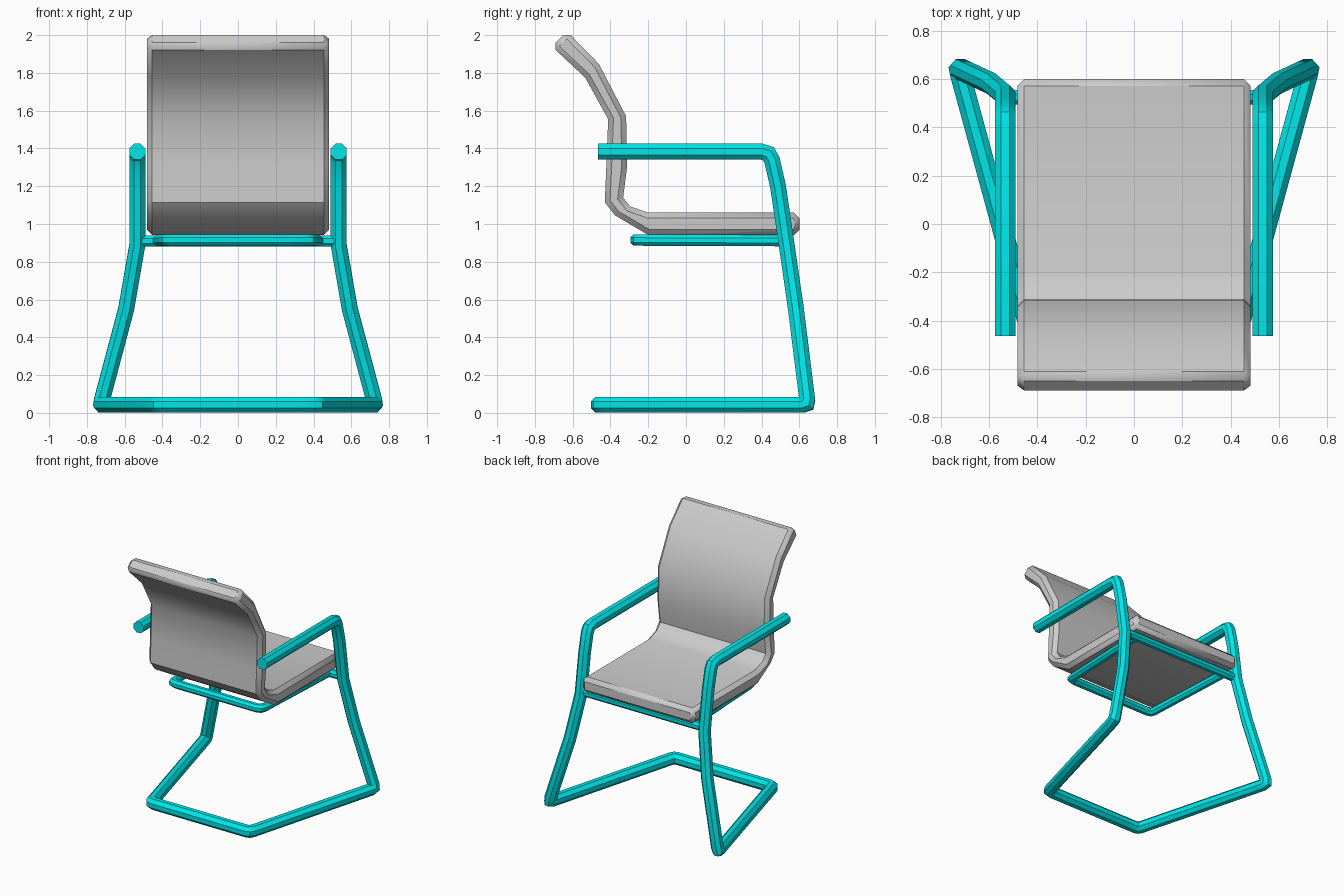
import bpy, bmesh, math
from mathutils import Vector

if "Cube" in bpy.data.objects:
    bpy.data.objects.remove(bpy.data.objects["Cube"])

cyan = bpy.data.materials.new("cyan_tube")
cyan.diffuse_color = (0.0, 0.8, 0.82, 1)
cyan.use_nodes = True
cyan.node_tree.nodes["Principled BSDF"].inputs["Base Color"].default_value = cyan.diffuse_color


def finish(name, bm, mat=None, angle=40):
    bmesh.ops.recalc_face_normals(bm, faces=bm.faces)
    me = bpy.data.meshes.new(name)
    bm.to_mesh(me)
    bm.free()
    ob = bpy.data.objects.new(name, me)
    bpy.context.collection.objects.link(ob)
    if mat:
        me.materials.append(mat)
    bpy.ops.object.select_all(action='DESELECT')
    ob.select_set(True)
    bpy.context.view_layer.objects.active = ob
    return ob


def smooth(angle):
    bpy.ops.object.shade_smooth_by_angle(angle=math.radians(angle))


def rounded(points, cuts):
    """Replace each corner by a short three-point curve of the given cut length."""
    pts = [Vector(p) for p in points]
    out = [pts[0]]
    for a, b, c, r in zip(pts, pts[1:], pts[2:], cuts):
        if r == 0:
            out.append(b)
            continue
        p, q = b + (a - b).normalized() * r, b + (c - b).normalized() * r
        out += [p, (p + 2 * b + q) / 4, q]
    return out + [pts[-1]]


def tube(name, pts, radius, sides=8):
    """Sweep a polygon along a path with mitred joints."""
    bm = bmesh.new()
    dirs = [(b - a).normalized() for a, b in zip(pts, pts[1:])]
    d = dirs[0]
    u = d.orthogonal().normalized()
    v = d.cross(u)
    r = radius / math.cos(math.pi / sides)
    ring = []
    for i in range(sides):
        t = 2 * math.pi * (i + 0.5) / sides
        ring.append(pts[0] + (u * math.cos(t) + v * math.sin(t)) * r)
    prev = [bm.verts.new(p) for p in ring]
    bm.faces.new(prev)
    for k, d in enumerate(dirs):
        p = pts[k + 1]
        n = d + dirs[k + 1] if k + 1 < len(dirs) else d
        ring = [q + d * ((p - q).dot(n) / d.dot(n)) for q in ring]
        cur = [bm.verts.new(q) for q in ring]
        for i in range(sides):
            j = (i + 1) % sides
            bm.faces.new((prev[i], prev[j], cur[j], cur[i]))
        prev = cur
    bm.faces.new(prev)
    ob = finish(name, bm, cyan)
    smooth(40)
    return ob


def mirrored(half):
    """Complete a half path that ends before the centre plane."""
    return half + [Vector((-p.x, p.y, p.z)) for p in reversed(half)]


# Seat and backrest: one bent slab with chamfered edges
inner = [(-0.63, 2.02), (-0.46, 1.846), (-0.317, 1.57), (-0.312, 1.3),
         (-0.333, 1.14), (-0.296, 1.093), (-0.2, 1.06), (0.6, 1.06)]
outer = [(0.6, 0.942), (-0.2, 0.942), (-0.375, 1.045), (-0.43, 1.115),
         (-0.422, 1.3), (-0.412, 1.555), (-0.534, 1.775), (-0.71, 1.94)]
bm = bmesh.new()
face = bm.faces.new([bm.verts.new((-0.483, y, z)) for y, z in inner + outer])
ext = bmesh.ops.extrude_face_region(bm, geom=[face], use_keep_orig=True)
moved = [g for g in ext["geom"] if isinstance(g, bmesh.types.BMVert)]
bmesh.ops.translate(bm, verts=moved, vec=(0.966, 0, 0))
seat = finish("seat_shell", bm)
bev = seat.modifiers.new("chamfer", 'BEVEL')
bev.width = 0.028
bev.segments = 1
bev.limit_method = 'ANGLE'
bev.angle_limit = math.radians(60)
bev.use_clamp_overlap = False
bpy.ops.object.modifier_apply(modifier="chamfer")
smooth(38)

# Continuous frame: armrest, leg, splayed floor runner and rear floor bar
half = rounded([(0.533, -0.465, 1.383), (0.533, 0.445, 1.383), (0.533, 0.487, 1.2),
                (0.533, 0.533, 0.89), (0.592, 0.582, 0.55), (0.727, 0.645, 0.043),
                (0.425, -0.462, 0.043), (0.3, -0.462, 0.043)],
               [0.045, 0, 0, 0, 0.03, 0.03])
tube("frame", mirrored(half), 0.042)

# Front cross bar under the seat
tube("front_crossbar", [Vector((-0.53, 0.525, 0.91)), Vector((0.53, 0.525, 0.91))], 0.03)

# U-shaped seat support behind the cross bar
half = rounded([(0.42, 0.525, 0.912), (0.385, -0.265, 0.915), (0.2, -0.265, 0.915)], [0.04])
tube("seat_support", mirrored(half), 0.03)
